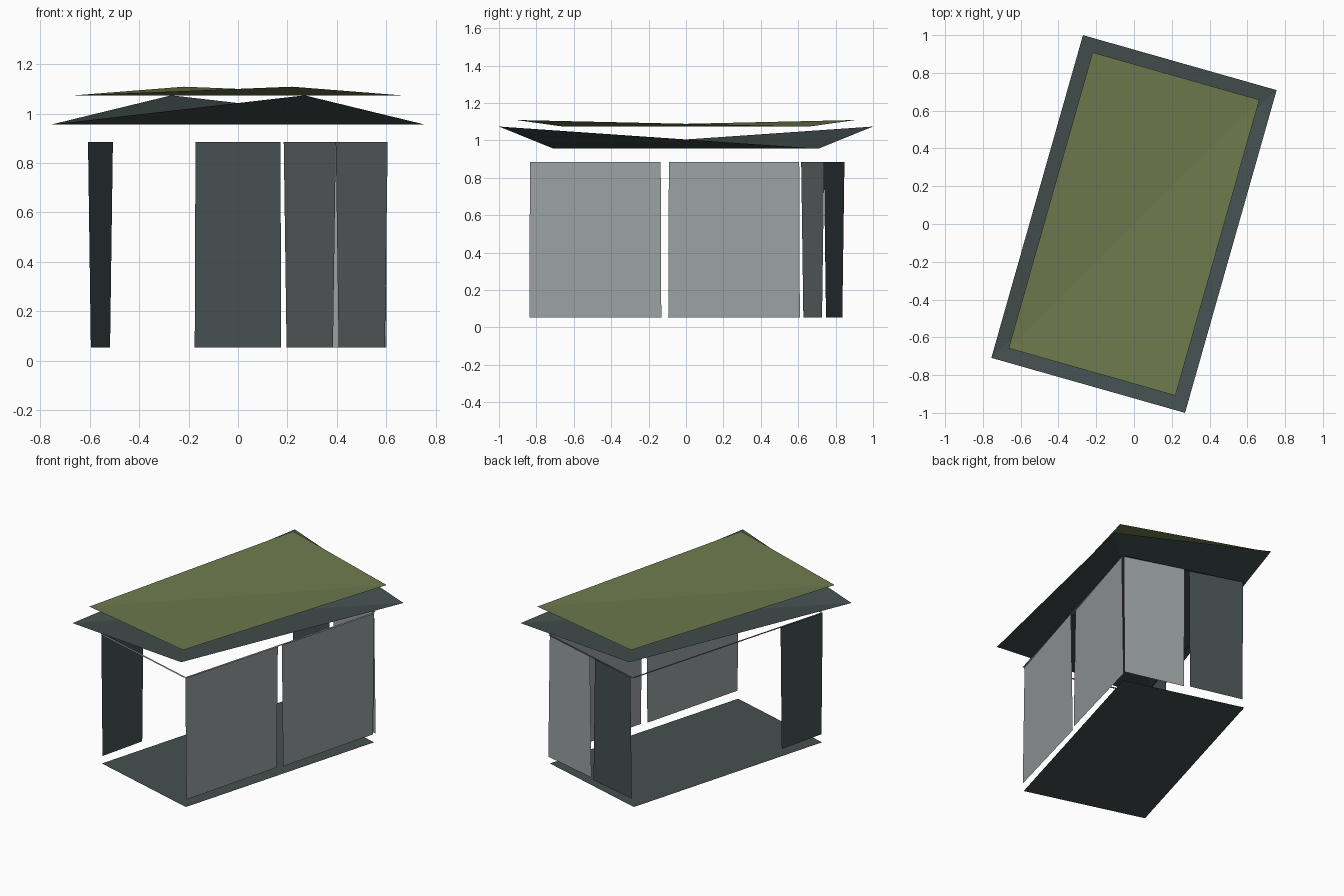
import bpy
import math
from mathutils import Vector

if "Cube" in bpy.data.objects:
    bpy.data.objects.remove(bpy.data.objects["Cube"])

# Plan axes: the shelter is turned slightly about z
ANGLE = math.radians(15.85)
LONG = Vector((math.sin(ANGLE), math.cos(ANGLE), 0))
WIDE = Vector((math.cos(ANGLE), -math.sin(ANGLE), 0))


def srgb(hex_code):
    def lin(c):
        c /= 255
        return c / 12.92 if c <= 0.04045 else ((c + 0.055) / 1.055) ** 2.4
    return [lin(int(hex_code[i:i + 2], 16)) for i in (0, 2, 4)] + [1]


def material(name, hex_code):
    m = bpy.data.materials.new(name)
    m.diffuse_color = srgb(hex_code)
    m.use_nodes = True
    m.node_tree.nodes["Principled BSDF"].inputs["Base Color"].default_value = m.diffuse_color
    return m


SLATE = material("slate_green", "455050")
GREY = material("light_grey", "9BA1A1")
OLIVE = material("olive_green", "6D7A4D")


def sheet(name, corners, mat, faces=((0, 1, 2, 3),)):
    """Thin sheet from (along, across, height) corners."""
    pts = [LONG * a + WIDE * b + Vector((0, 0, z)) for a, b, z in corners]
    mesh = bpy.data.meshes.new(name)
    mesh.from_pydata(pts, [], faces)
    mesh.materials.append(mat)
    ob = bpy.data.objects.new(name, mesh)
    bpy.context.collection.objects.link(ob)
    return ob


def folded_roof(name, a, b, low, high, mat):
    """Rectangle folded in a valley between its two low corners."""
    sheet(name, [(-a, -b, low), (-a, b, high), (a, b, low), (a, -b, high)],
          mat, ((0, 1, 2), (0, 2, 3)))


BOTTOM, TOP, TWIST = 0.053, 0.885, 0.006


def side_wall(name, a0, a1, b, mat):
    t = TWIST
    c = [(a0, b + t, BOTTOM), (a1, b - t, BOTTOM), (a1, b + t, TOP), (a0, b - t, TOP)]
    sheet(name, c if b > 0 else c[::-1], mat)


def back_wall(name, b0, b1, a, mat):
    t = TWIST
    sheet(name, [(a + t, b1, BOTTOM), (a - t, b0, BOTTOM),
                 (a + t, b0, TOP), (a - t, b1, TOP)], mat)


def flat(name, a0, a1, b0, b1, z, mat):
    sheet(name, [(a0, b0, z), (a0, b1, z), (a1, b1, z), (a1, b0, z)], mat)


# Floor
flat("floor", -0.752, 0.752, -0.412, 0.412, 0, SLATE)

# Wall panels
side_wall("right_wall_front", -0.752, -0.022, 0.412, GREY)
side_wall("right_wall_rear", 0.02, 0.748, 0.412, GREY)
side_wall("left_wall", -0.752, -0.425, -0.412, SLATE)
back_wall("back_wall_left", -0.397, -0.036, 0.762, SLATE)
back_wall("back_wall_right", 0.0, 0.408, 0.762, GREY)

# Thin frame along the wall tops
flat("right_top_strip", -0.755, 0.755, 0.405, 0.419, TOP, GREY)
flat("left_top_strip", -0.755, 0.755, -0.419, -0.405, TOP, SLATE)
flat("front_top_strip", -0.762, -0.748, -0.405, 0.405, TOP, GREY)
flat("back_top_strip", 0.755, 0.769, -0.405, 0.405, TOP, SLATE)

# Roof and planted top layer
folded_roof("roof", 0.888, 0.533, 0.956, 1.074, SLATE)
folded_roof("roof_cover", 0.814, 0.459, 1.074, 1.109, OLIVE)
